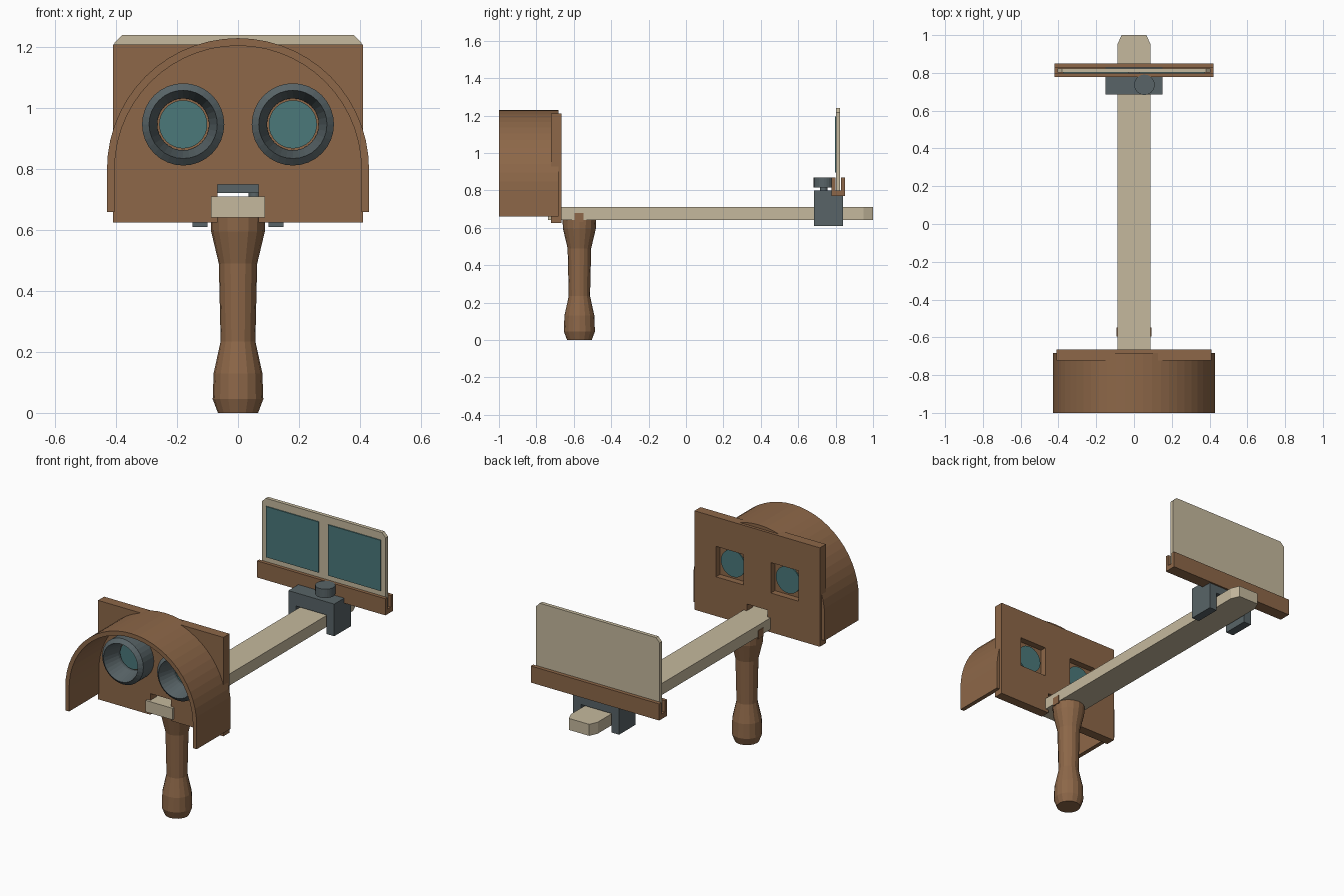
import bpy
import bmesh
from math import pi, sin, cos
from mathutils import Matrix, Vector

old = bpy.data.objects.get("Cube")
if old:
    bpy.data.objects.remove(old, do_unlink=True)


def material(name, rgb):
    m = bpy.data.materials.new(name)
    m.use_nodes = True
    m.diffuse_color = (*rgb, 1)
    for n in m.node_tree.nodes:
        if n.type == 'BSDF_PRINCIPLED':
            n.inputs["Base Color"].default_value = (*rgb, 1)
    return m


WOOD = material("brown wood", (0.266, 0.136, 0.065))
PALE = material("pale wood", (0.56, 0.485, 0.34))
METAL = material("grey metal", (0.098, 0.127, 0.136))
GLASS = material("teal glass", (0.069, 0.188, 0.195))


def finish(name, bm, mat):
    bmesh.ops.recalc_face_normals(bm, faces=bm.faces)
    me = bpy.data.meshes.new(name)
    bm.to_mesh(me)
    bm.free()
    me.materials.append(mat)
    ob = bpy.data.objects.new(name, me)
    bpy.context.collection.objects.link(ob)
    return ob


def box(name, x, y, z, mat):
    """Box from (min, max) pairs."""
    bm = bmesh.new()
    bmesh.ops.create_cube(bm, size=1)
    for v in bm.verts:
        v.co = Vector([(a + b) / 2 + c * (b - a) for (a, b), c in zip((x, y, z), v.co)])
    return finish(name, bm, mat)


def prism(name, outline, lo, hi, place, mat):
    """Extrude a 2D outline; place(u, v, depth) gives the 3D point."""
    bm = bmesh.new()
    face = bm.faces.new([bm.verts.new(place(u, v, lo)) for u, v in outline])
    ext = bmesh.ops.extrude_face_region(bm, geom=[face])
    shift = Vector(place(0, 0, hi)) - Vector(place(0, 0, lo))
    moved = [g for g in ext["geom"] if isinstance(g, bmesh.types.BMVert)]
    bmesh.ops.translate(bm, verts=moved, vec=shift)
    return finish(name, bm, mat)


def lathe(name, profile, centre, mat, steps, turn=None, closed=False):
    """Spin (radius, height) points around z, then turn and place."""
    bm = bmesh.new()
    rings = [[bm.verts.new((r * cos(2 * pi * i / steps), r * sin(2 * pi * i / steps), h))
              for i in range(steps)] for r, h in profile]
    pairs = list(zip(rings, rings[1:]))
    if closed:
        pairs.append((rings[-1], rings[0]))
    else:
        bm.faces.new(rings[0])
        bm.faces.new(rings[-1])
    for a, b in pairs:
        for i in range(steps):
            j = (i + 1) % steps
            bm.faces.new((a[i], a[j], b[j], b[i]))
    if turn:
        bm.transform(turn)
    bm.transform(Matrix.Translation(centre))
    return finish(name, bm, mat)


def cut(ob, cutter):
    mod = ob.modifiers.new("cut", 'BOOLEAN')
    mod.operation = 'DIFFERENCE'
    mod.solver = 'EXACT'
    mod.object = cutter
    bpy.context.view_layer.objects.active = ob
    bpy.ops.object.modifier_apply(modifier=mod.name)
    bpy.data.objects.remove(cutter, do_unlink=True)


def facing_front(u, v, d):
    return (u, d, v)


def facing_up(u, v, d):
    return (u, v, d)


# Board with square lens pockets in the back and a slot for the rail
LENS_X, LENS_Z = 0.18, 0.947
board = box("lens_board", (-0.41, 0.41), (-0.722, -0.665), (0.625, 1.21), WOOD)
cut(board, box("slot", (-0.068, 0.068), (-0.8, -0.6), (0.6, 0.75), WOOD))
for side in (-1, 1):
    cx = side * LENS_X
    cut(board, box("pocket", (cx - 0.09, cx + 0.09), (-0.703, -0.6),
                   (LENS_Z - 0.09, LENS_Z + 0.09), WOOD))

# Eyepieces and lenses
to_front = Matrix.Rotation(pi / 2, 4, 'X')
for side, word in ((1, "left"), (-1, "right")):
    centre = (side * LENS_X, -0.72, LENS_Z)
    lathe(word + "_eyepiece",
          [(0.135, -0.002), (0.135, 0.1), (0.112, 0.12), (0.085, 0.02), (0.085, -0.002)],
          centre, METAL, 32, to_front, closed=True)
    lathe(word + "_lens", [(0.079, -0.024), (0.079, 0.012)], centre, GLASS, 32, to_front)


# Arched hood around the eyepieces
def arch(r):
    curve = [(r * cos(pi * i / 28), 0.8 + r * sin(pi * i / 28)) for i in range(29)]
    return [(r, 0.66)] + curve + [(-r, 0.66)]


prism("hood", arch(0.43) + arch(0.405)[::-1], -1.0, -0.682, facing_front, WOOD)

# Long rail with clipped far end
rail = [(-0.088, -0.737), (0.088, -0.737), (0.088, 0.95), (0.066, 1.0),
        (-0.066, 1.0), (-0.088, 0.95)]
prism("rail", rail, 0.642, 0.71, facing_up, PALE)

# Turned handle with a fork gripping the rail
lathe("handle", [(0.066, 0), (0.083, 0.045), (0.08, 0.13), (0.057, 0.235),
                 (0.063, 0.49), (0.088, 0.595), (0.09, 0.643)],
      (0, -0.57, 0), WOOD, 16)
box("handle_fork", (-0.092, 0.092), (-0.595, -0.548), (0.63, 0.68), WOOD)

# Sliding clamp over the rail, with thumbscrew
clamp = [(-0.15, 0.61), (-0.1, 0.61), (-0.1, 0.722), (0.1, 0.722),
         (0.1, 0.61), (0.15, 0.61), (0.15, 0.8), (-0.15, 0.8)]
prism("clamp", clamp, 0.685, 0.84, facing_front, METAL)
lathe("thumbscrew", [(0.02, 0.7), (0.02, 0.816), (0.054, 0.816), (0.054, 0.868)],
      (0.055, 0.737, 0), METAL, 24)

# Grooved card holder
groove = [(0.778, 0.77), (0.85, 0.77), (0.85, 0.868), (0.828, 0.868),
          (0.828, 0.8), (0.798, 0.8), (0.798, 0.868), (0.778, 0.868)]
prism("card_holder", groove, -0.42, 0.42, lambda u, v, d: (d, u, v), WOOD)

# Card with clipped corners and a pair of pictures
card = [(-0.405, 0.8), (0.405, 0.8), (0.405, 1.215), (0.38, 1.24),
        (-0.38, 1.24), (-0.405, 1.215)]
prism("card", card, 0.802, 0.824, facing_front, PALE)
for side, word in ((1, "left"), (-1, "right")):
    xs = sorted((side * 0.03, side * 0.375))
    box(word + "_picture", xs, (0.796, 0.803), (0.895, 1.195), GLASS)
